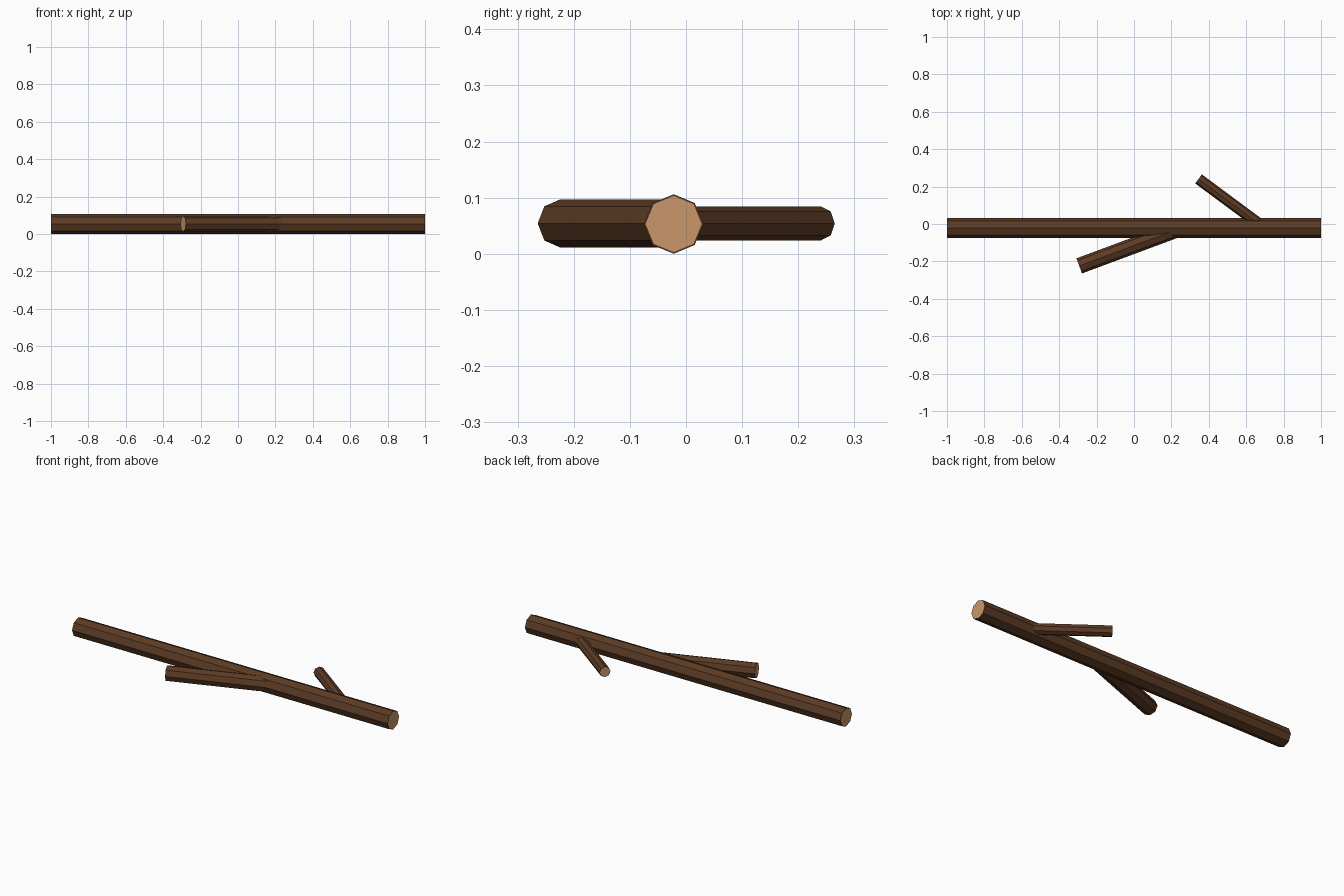
import bpy, bmesh, math
from mathutils import Vector

if "Cube" in bpy.data.objects:
    bpy.data.objects.remove(bpy.data.objects["Cube"])


def material(name, rgb):
    m = bpy.data.materials.new(name)
    m.diffuse_color = (*rgb, 1)
    m.use_nodes = True
    m.node_tree.nodes["Principled BSDF"].inputs["Base Color"].default_value = m.diffuse_color
    return m


bark = material("dark bark", (0.108, 0.044, 0.018))
wood = material("cut wood", (0.60, 0.31, 0.145))


def limb(name, start, end, radius, rim):
    """Eight-sided log between two points, with pale wood inside a thin bark rim."""
    start, end = Vector(start), Vector(end)
    axis = (end - start).normalized()
    up = Vector((0, 0, 1))
    side = up.cross(axis)
    bm = bmesh.new()
    rings = []
    for p in (start, end):
        rings.append([bm.verts.new(p + radius * (up * math.cos(i * math.pi / 4)
                                                 + side * math.sin(i * math.pi / 4)))
                      for i in range(8)])
    a, b = rings
    for i in range(8):
        j = (i + 1) % 8
        bm.faces.new((a[i], a[j], b[j], b[i]))
    caps = [bm.faces.new(a), bm.faces.new(b)]
    bmesh.ops.recalc_face_normals(bm, faces=bm.faces[:])
    # pale cut ends
    bmesh.ops.inset_individual(bm, faces=caps, thickness=rim)
    for f in caps:
        f.material_index = 1
    me = bpy.data.meshes.new(name)
    bm.to_mesh(me)
    bm.free()
    me.materials.append(bark)
    me.materials.append(wood)
    ob = bpy.data.objects.new(name, me)
    bpy.context.collection.objects.link(ob)
    return ob


Z, Y = 0.053, -0.022

# main log
limb("main_log", (-1, Y, Z), (1, Y, Z), 0.053, 0.003)
# thick side branch towards the front
limb("front_branch", (-0.293, -0.224, Z + 0.001), (0.25, Y, Z + 0.001), 0.043, 0.002)
# thin side branch towards the back
limb("back_branch", (0.345, 0.241, Z + 0.001), (0.70, Y, Z + 0.001), 0.03, 0.0015)
